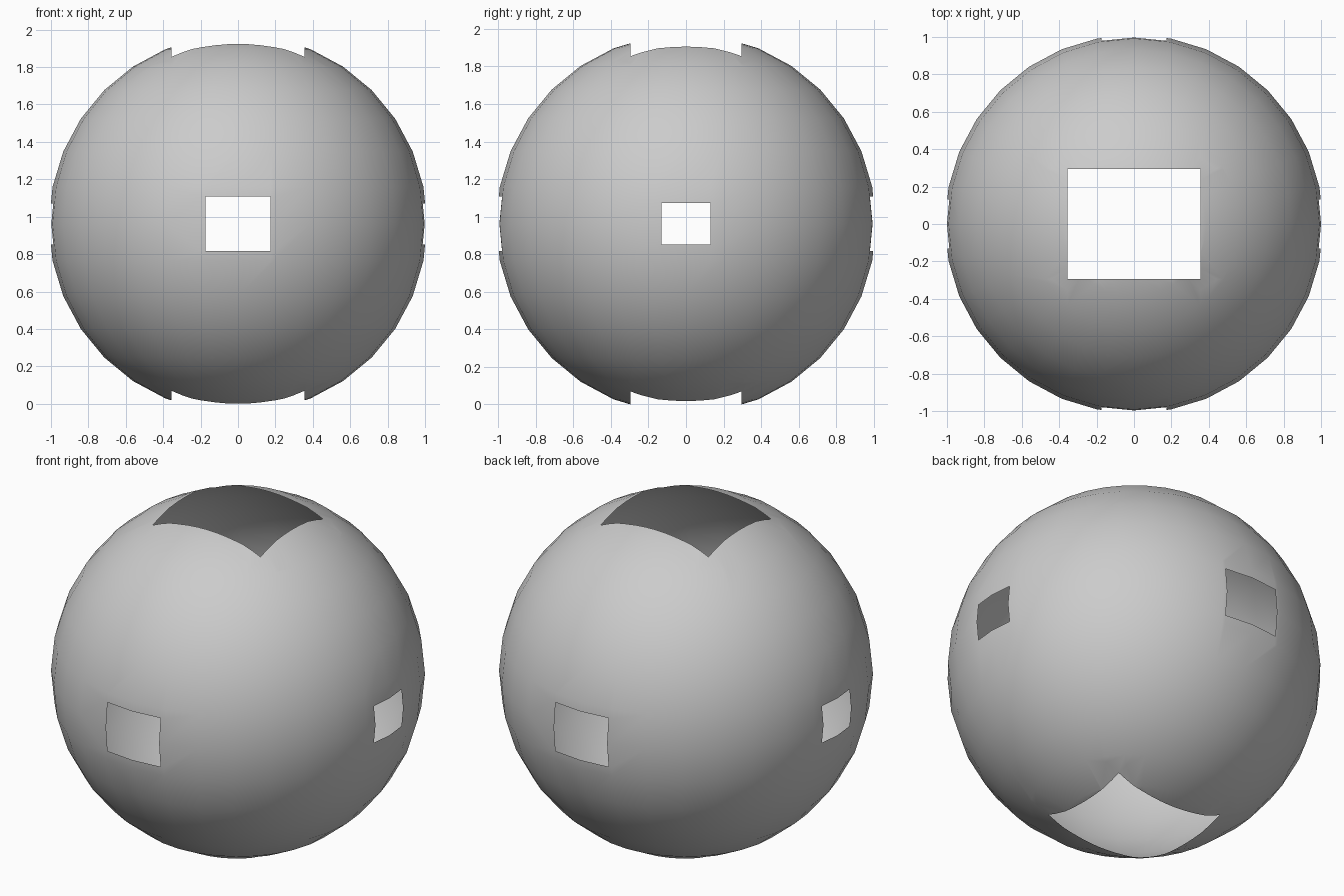
import bpy, bmesh
from mathutils import Vector

if "Cube" in bpy.data.objects:
    bpy.data.objects.remove(bpy.data.objects["Cube"])

R, CZ = 1.011, 0.965

# thin hollow sphere
bm = bmesh.new()
bmesh.ops.create_uvsphere(bm, u_segments=32, v_segments=16, radius=R)


def cut_window(axis, half):
    """Cut a rectangular opening through both sides along an axis."""
    others = [i for i in range(3) if i != axis]
    for i in others:
        for s in (-1, 1):
            # only touch faces around the opening
            faces = [f for f in bm.faces
                     if abs(f.calc_center_median()[axis]) > 0.6 * R
                     and all(min(v.co[k] for v in f.verts) < half[k] + 1e-4 and
                             max(v.co[k] for v in f.verts) > -half[k] - 1e-4
                             for k in others)]
            geom = set(faces)
            for f in faces:
                geom.update(f.edges)
                geom.update(f.verts)
            normal = Vector((0, 0, 0))
            normal[i] = s
            bmesh.ops.bisect_plane(bm, geom=list(geom), dist=1e-6,
                                   plane_co=normal * half[i], plane_no=normal)
    inside = [f for f in bm.faces
              if abs(f.calc_center_median()[axis]) > 0.6 * R
              and all(abs(f.calc_center_median()[k]) < half[k] for k in others)]
    bmesh.ops.delete(bm, geom=inside, context='FACES')


# top/bottom, front/back and left/right openings
cut_window(2, (0.355, 0.295, 0))
cut_window(1, (0.175, 0, 0.145))
cut_window(0, (0, 0.13, 0.11))

# stand it on the ground
low = min(v.co.z for v in bm.verts)
bmesh.ops.translate(bm, verts=bm.verts, vec=(0, 0, -low))
for f in bm.faces:
    f.smooth = True

mesh = bpy.data.meshes.new("windowed_sphere")
bm.to_mesh(mesh)
bm.free()
obj = bpy.data.objects.new("windowed_sphere", mesh)
bpy.context.collection.objects.link(obj)
